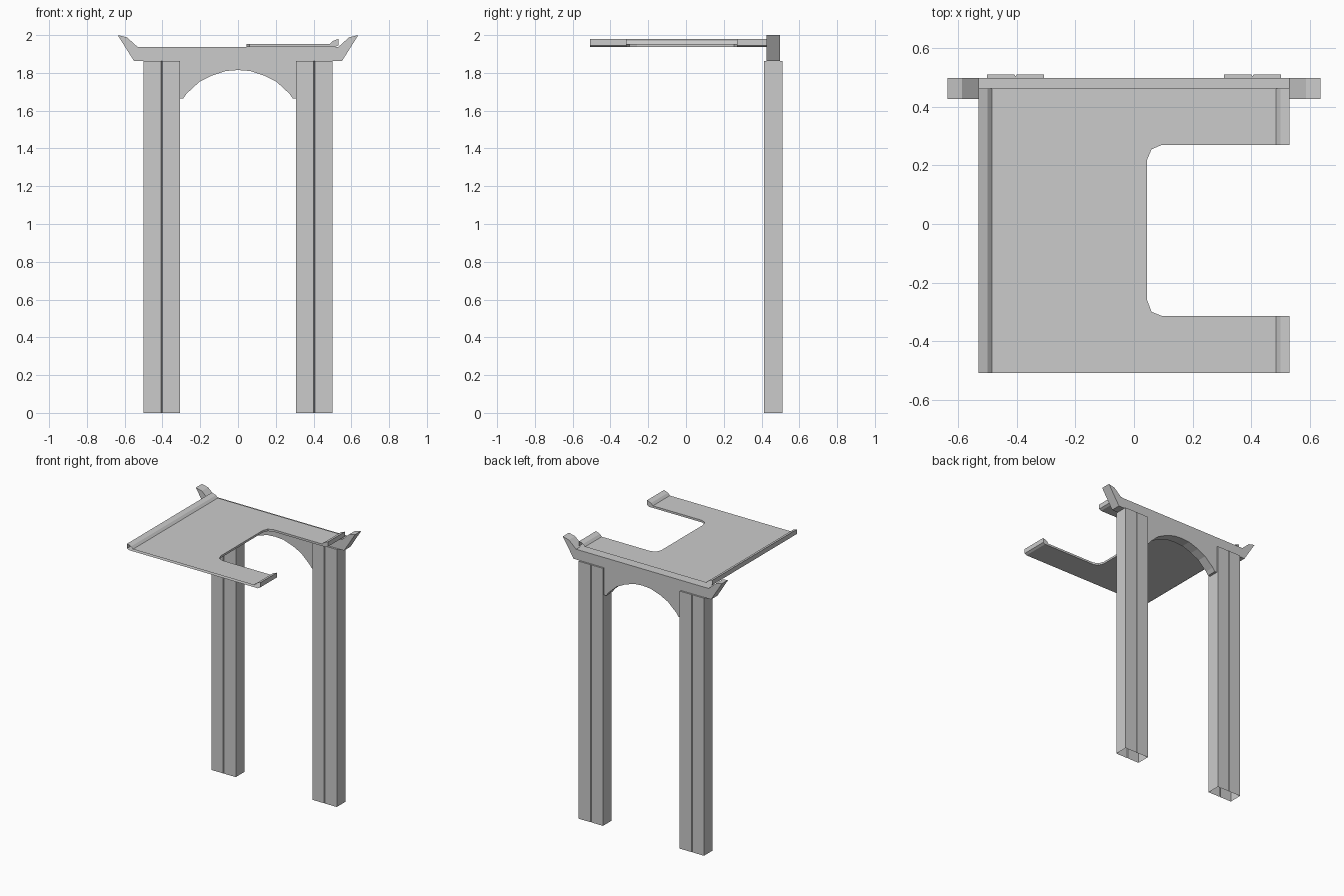
import bpy, bmesh

if "Cube" in bpy.data.objects:
    bpy.data.objects.remove(bpy.data.objects["Cube"])


def prism(name, points, axis, lo, hi):
    """Extrude a 2D outline: axis 'Y' takes (x, z) points, axis 'Z' takes (x, y)."""
    bm = bmesh.new()
    place = (lambda p, d: (p[0], d, p[1])) if axis == 'Y' else (lambda p, d: (p[0], p[1], d))
    face = bm.faces.new([bm.verts.new(place(p, lo)) for p in points])
    ext = bmesh.ops.extrude_face_region(bm, geom=[face])
    for v in ext['geom']:
        if isinstance(v, bmesh.types.BMVert):
            if axis == 'Y':
                v.co.y = hi
            else:
                v.co.z = hi
    bmesh.ops.recalc_face_normals(bm, faces=bm.faces)
    mesh = bpy.data.meshes.new(name)
    bm.to_mesh(mesh)
    bm.free()
    obj = bpy.data.objects.new(name, mesh)
    bpy.context.collection.objects.link(obj)
    return obj


def remove_faces(obj, test):
    bm = bmesh.new()
    bm.from_mesh(obj.data)
    bmesh.ops.delete(bm, geom=[f for f in bm.faces if test(f)], context='FACES')
    bm.to_mesh(obj.data)
    bm.free()


def mirrored(half):
    """Complete a right-hand outline with its reflection in x."""
    return half + [(-x, z) for x, z in reversed(half) if x != 0]


# Pillars: grooved front and back, open underneath
for side, name in ((-1, "left_pillar"), (1, "right_pillar")):
    c = side * 0.404
    y0, y1, g, d = 0.413, 0.51, 0.004, 0.006
    outline = [(c - 0.097, y0), (c - g, y0), (c, y0 + d), (c + g, y0), (c + 0.097, y0),
               (c + 0.097, y1), (c + g, y1), (c, y1 - d), (c - g, y1), (c - 0.097, y1)]
    pillar = prism(name, outline, 'Z', 0, 1.862)
    remove_faces(pillar, lambda f: f.normal.z < -0.9)

# Arched beam with upswept ends
half = [(0, 1.815), (0.065, 1.81), (0.14, 1.785), (0.205, 1.752), (0.272, 1.69),
        (0.29, 1.665), (0.31, 1.665), (0.31, 1.862), (0.55, 1.862), (0.637, 2.0),
        (0.588, 1.988), (0.53, 1.936)]
prism("arched_beam", mirrored(half), 'Y', 0.427, 0.498)

# Canopy plate with raised side lips, open at both ends
lip = [(0.515, 1.937), (0.531, 1.946), (0.531, 1.98), (0.5, 1.968), (0.485, 1.952)]
canopy = prism("canopy", mirrored(lip), 'Y', -0.508, 0.462)

# Notch on the right side of the canopy
notch = [(0.7, 0.27), (0.095, 0.27), (0.06, 0.255), (0.045, 0.22),
         (0.045, -0.26), (0.06, -0.3), (0.095, -0.314), (0.7, -0.314)]
cutter = prism("notch_cutter", notch, 'Z', 1.8, 2.1)
cutter.hide_render = True
mod = canopy.modifiers.new("notch", 'BOOLEAN')
mod.operation = 'DIFFERENCE'
mod.solver = 'EXACT'
mod.object = cutter
bpy.context.view_layer.objects.active = canopy
bpy.ops.object.modifier_apply(modifier=mod.name)
bpy.data.objects.remove(cutter)
remove_faces(canopy, lambda f: abs(f.normal.y) > 0.9 and
             (f.calc_center_median().y < -0.5 or f.calc_center_median().y > 0.45))
